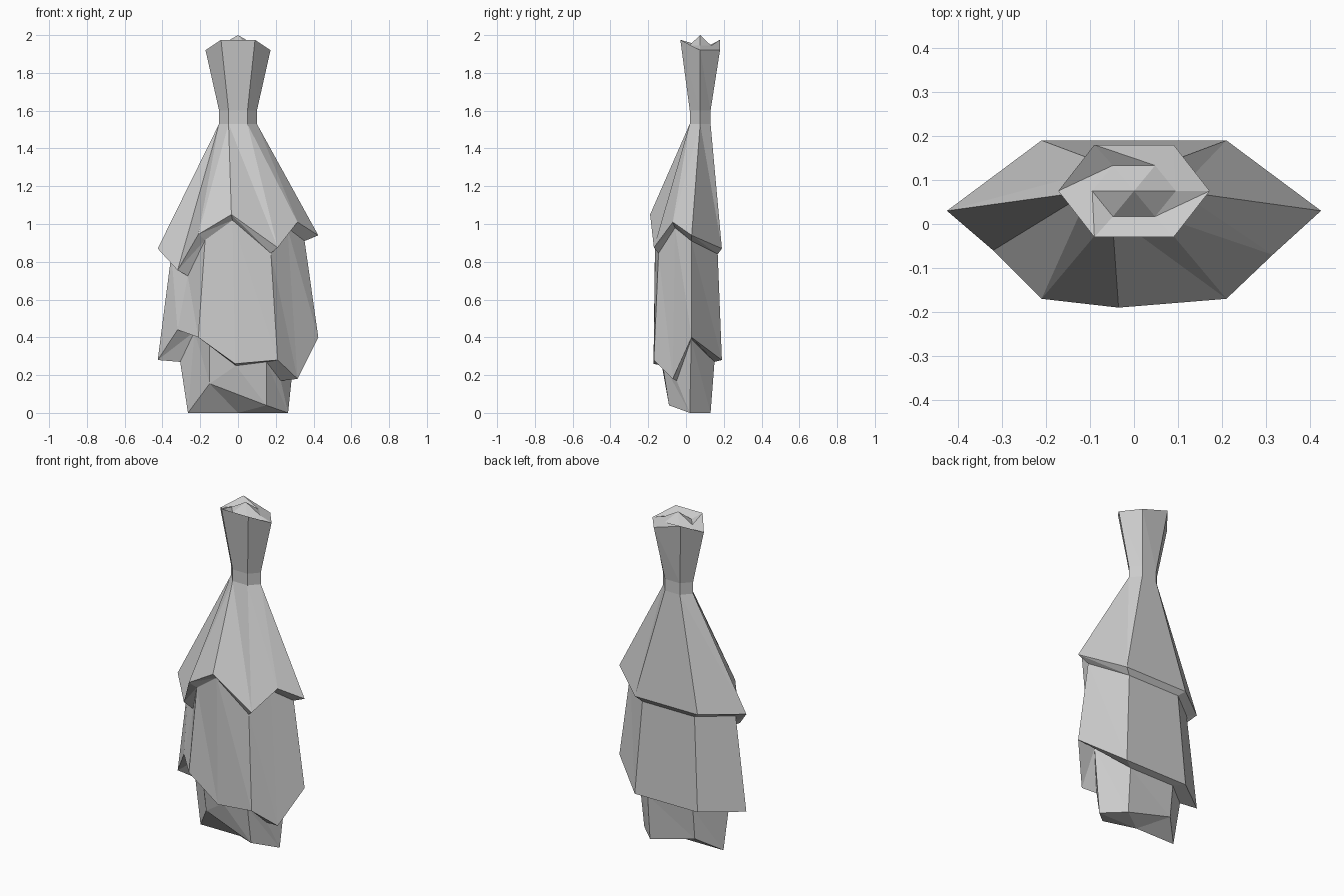
import bpy, bmesh

cube = bpy.data.objects.get("Cube")
if cube:
    bpy.data.objects.remove(cube)

grey = bpy.data.materials.new("plain grey")
grey.use_nodes = True
colour = (0.6, 0.6, 0.6, 1)
grey.diffuse_color = colour
grey.node_tree.nodes["Principled BSDF"].inputs["Base Color"].default_value = colour

MID_Y = 0.075


def hexagon(end, corner, depth, heights, mid=MID_Y):
    """Six points, starting at -x and passing the front first."""
    xy = [(-end, mid), (-corner, mid - depth), (corner, mid - depth),
          (end, mid), (corner, mid + depth), (-corner, mid + depth)]
    return [(x, y, z) for (x, y), z in zip(xy, heights)]


def nine(ring):
    """Repeat three hexagon points so they fan out to the nine hem points."""
    a, b, c, d, e, f = ring
    return [a, a, b, b, c, d, d, e, f]


def hem(front_x, front_y, heights):
    """Jagged outer edge of a layer."""
    xy = [(-.425, .03), (-.32, -.06), (-.21, -.17), (front_x, front_y),
          (.21, -.17), (.315, -.07), (.425, .03), (.21, .19), (-.21, .19)]
    return [(x, y, z) for (x, y), z in zip(xy, heights)]


def tuck(ring, sx, sy, drop):
    """Pull a hem inwards to make its underside."""
    return [(x * sx, .02 + (y - .02) * sy, z - drop) for x, y, z in ring]


def loft(name, rings, tip=None):
    """Skin consecutive rings; close the last one onto a tip point."""
    bm = bmesh.new()
    loops = [[bm.verts.new(p) for p in ring] for ring in rings]
    if tip:
        loops.append([bm.verts.new(tip) for _ in rings[-1]])
    n = len(rings[0])
    for upper, lower in zip(loops, loops[1:]):
        for i in range(n):
            j = (i + 1) % n
            bm.faces.new((upper[i], lower[i], lower[j]))
            bm.faces.new((upper[i], lower[j], upper[j]))
    bmesh.ops.remove_doubles(bm, verts=bm.verts, dist=1e-4)
    bmesh.ops.dissolve_degenerate(bm, edges=bm.edges, dist=1e-4)
    mesh = bpy.data.meshes.new(name)
    bm.to_mesh(mesh)
    bm.free()
    mesh.materials.append(grey)
    obj = bpy.data.objects.new(name, mesh)
    bpy.context.collection.objects.link(obj)


# Shared rings, from top to bottom
rim = hexagon(.172, .09, .105, [1.92, 1.975, 1.975, 1.92, 1.92, 1.975])
neck_top = hexagon(.1, .05, .055, [1.6] * 6)
neck_base = hexagon(.1, .05, .055, [1.53] * 6)
upper_hem = hem(-.035, -.19, [.87, .755, .945, 1.05, .875, 1.01, .94, .87, .87])
upper_tuck = tuck(upper_hem, .83, .87, .03)
middle_hem = hem(-.015, -.172, [.28, .44, .40, .26, .28, .18, .40, .28, .28])
middle_tuck = tuck(middle_hem, .72, .77, .01)
foot = hexagon(.265, .15, .11, [0, .155, .04, 0, 0, .08], mid=.02)

# Flared neck with a small pointed cap
cap = hexagon(.095, .048, .058, [1.945] * 6)
loft("cap", [rim[::-1], cap[::-1]], (0, MID_Y, 2))
loft("neck", [rim, neck_top, neck_base])

# Two overlapping skirts with jagged hems, and the lower body
loft("upper_skirt", [nine(neck_base), upper_hem, upper_tuck])
loft("middle_skirt", [upper_tuck, middle_hem, middle_tuck])
loft("lower_body", [middle_tuck, nine(foot)], (0, .02, 0))
